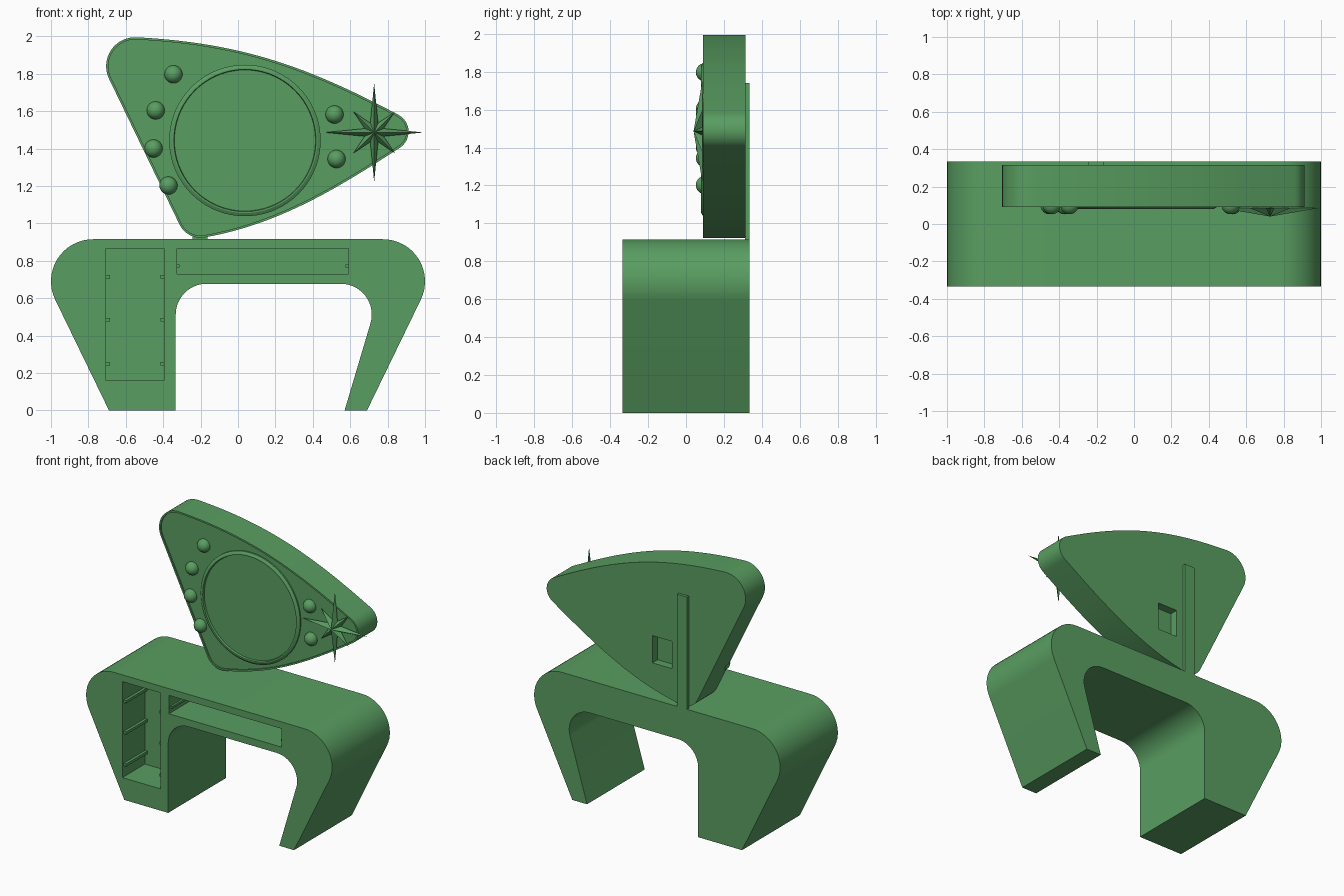
import bpy, bmesh
from math import cos, sin, pi, radians
from mathutils import Vector
from mathutils.geometry import interpolate_bezier

if "Cube" in bpy.data.objects:
    bpy.data.objects.remove(bpy.data.objects["Cube"])

green = bpy.data.materials.new("green_paint")
green.diffuse_color = (0.1, 0.34, 0.12, 1)
green.use_nodes = True
green.node_tree.nodes["Principled BSDF"].inputs["Base Color"].default_value = green.diffuse_color


def finish(bm, name, smooth=True):
    bmesh.ops.recalc_face_normals(bm, faces=bm.faces)
    me = bpy.data.meshes.new(name)
    bm.to_mesh(me)
    bm.free()
    me.materials.append(green)
    ob = bpy.data.objects.new(name, me)
    bpy.context.collection.objects.link(ob)
    if smooth:
        shade(ob)
    return ob


def activate(ob):
    bpy.ops.object.select_all(action='DESELECT')
    ob.select_set(True)
    bpy.context.view_layer.objects.active = ob


def shade(ob):
    activate(ob)
    bpy.ops.object.shade_smooth_by_angle(angle=radians(30))


def arc(cx, cz, r, a0, a1, n=16):
    """Points of an arc in the x-z plane, angles in degrees."""
    return [(cx + r * cos(radians(a0 + (a1 - a0) * i / n)),
             cz + r * sin(radians(a0 + (a1 - a0) * i / n))) for i in range(n + 1)]


def prism(name, pts, y0, y1, rim=None):
    """Extrude an x-z outline from y0 (front) to y1; rim = (width, depth) sinks the front."""
    bm = bmesh.new()
    front = bm.faces.new([bm.verts.new((x, y0, z)) for x, z in pts])
    back = bmesh.ops.extrude_face_region(bm, geom=[front], use_keep_orig=True)
    for v in back['geom']:
        if isinstance(v, bmesh.types.BMVert):
            v.co.y = y1
    bmesh.ops.recalc_face_normals(bm, faces=bm.faces)
    if rim:
        bmesh.ops.inset_region(bm, faces=[front], thickness=rim[0])
        verts = list(front.verts)
        ext = bmesh.ops.extrude_face_region(bm, geom=[front])
        for v in ext['geom']:
            if isinstance(v, bmesh.types.BMVert):
                v.co.y = y0 + rim[1]
        if front.is_valid:
            bm.faces.remove(front)
    return finish(bm, name)


def box(name, x0, x1, y0, y1, z0, z1):
    return prism(name, [(x0, z0), (x1, z0), (x1, z1), (x0, z1)], y0, y1)


def cut(ob, *size):
    """Subtract a box and discard the cutter."""
    cutter = box("cutter", *size)
    cutter.hide_render = True
    activate(ob)
    mod = ob.modifiers.new("cut", 'BOOLEAN')
    mod.operation, mod.solver, mod.object = 'DIFFERENCE', 'EXACT', cutter
    bpy.ops.object.modifier_apply(modifier=mod.name)
    bpy.data.objects.remove(cutter)


# Desk: arched body with slanted legs
desk_outline = ([(-0.69, 0), (-0.333, 0)] + arc(-0.168, 0.512, 0.165, 180, 90)
                + arc(0.55, 0.512, 0.165, 90, -16) + [(0.57, 0), (0.69, 0)]
                + arc(0.775, 0.69, 0.225, -26, 90) + arc(-0.775, 0.69, 0.225, 90, 206))
desk = prism("desk_body", desk_outline, -0.335, 0.335)

# Open compartments in the desk front
cut(desk, -0.705, -0.395, -0.4, -0.075, 0.16, 0.865)
cut(desk, -0.327, 0.59, -0.4, -0.075, 0.73, 0.865)
shade(desk)

# Drawer runners on both walls of each compartment
for z in (0.25, 0.485, 0.715):
    box("cabinet_runner_left", -0.706, -0.685, -0.32, -0.074, z - 0.01, z + 0.01)
    box("cabinet_runner_right", -0.415, -0.394, -0.32, -0.074, z - 0.01, z + 0.01)
box("drawer_runner_left", -0.328, -0.312, -0.32, -0.074, 0.765, 0.78)
box("drawer_runner_right", 0.575, 0.591, -0.32, -0.074, 0.765, 0.78)


# Display housing: three rounded corners joined by bowed sides
def side(a, b, ang_a, ang_b, k=0.35):
    a, b = Vector(a).to_3d(), Vector(b).to_3d()
    d = (b - a).length * k
    ha = a + d * Vector((cos(radians(ang_a)), sin(radians(ang_a)), 0))
    hb = b - d * Vector((cos(radians(ang_b)), sin(radians(ang_b)), 0))
    return [(p.x, p.y) for p in interpolate_bezier(a, ha, hb, b, 28)[1:-1]]


tip = arc(0.81, 1.49, 0.102, -57, 62)
top_left = arc(-0.55, 1.84, 0.155, 87, 206)
foot = arc(-0.2, 1.048, 0.125, 206, 280)
housing_outline = (tip + side(tip[-1], top_left[0], 152, 177, 0.38) + top_left
                   + foot + side(foot[-1], tip[0], 10, 33))
housing = prism("display_housing", housing_outline, 0.09, 0.315, rim=(0.012, 0.01))

# Square socket recess in the back
cut(housing, -0.107, 0.053, 0.255, 0.4, 1.17, 1.37)
shade(housing)

# Support post behind the housing
box("support_post", -0.243, -0.163, 0.312, 0.335, 0.913, 1.74)

# Round screen with raised bezel, turned from a profile
bm = bmesh.new()
profile = [(0.405, 0.11), (0.405, 0.09), (0.388, 0.08), (0.38, 0.08), (0.377, 0.095), (0, 0.095)]
verts = [bm.verts.new((r, y, 0)) for r, y in profile]
edges = [bm.edges.new(p) for p in zip(verts, verts[1:])]
bmesh.ops.spin(bm, geom=verts + edges, cent=(0, 0, 0), axis=(0, 1, 0), angle=2 * pi, steps=72)
bmesh.ops.remove_doubles(bm, verts=bm.verts, dist=1e-4)
screen = finish(bm, "round_screen")
screen.location = (0.037, 0, 1.443)

# Ball knobs on either side of the screen
for x, z in [(-0.345, 1.797), (-0.44, 1.604), (-0.452, 1.4), (-0.372, 1.202),
             (0.516, 1.582), (0.527, 1.344)]:
    bm = bmesh.new()
    bmesh.ops.create_uvsphere(bm, u_segments=24, v_segments=16, radius=0.048)
    finish(bm, "ball_knob").location = (x, 0.1, z)

# Eight-pointed starburst with a raised centre
bm = bmesh.new()
peak, rear = bm.verts.new((0, 0.04, 0)), bm.verts.new((0, 0.095, 0))
ring = []
for i in range(16):
    r = 0.055 if i % 2 else (0.265 if i % 4 == 0 else 0.158)
    ring.append(bm.verts.new((r * cos(i * pi / 8), 0.086, r * sin(i * pi / 8))))
for a, b in zip(ring, ring[1:] + ring[:1]):
    bm.faces.new((peak, a, b))
    bm.faces.new((rear, b, a))
finish(bm, "starburst", smooth=False).location = (0.728, 0, 1.486)
